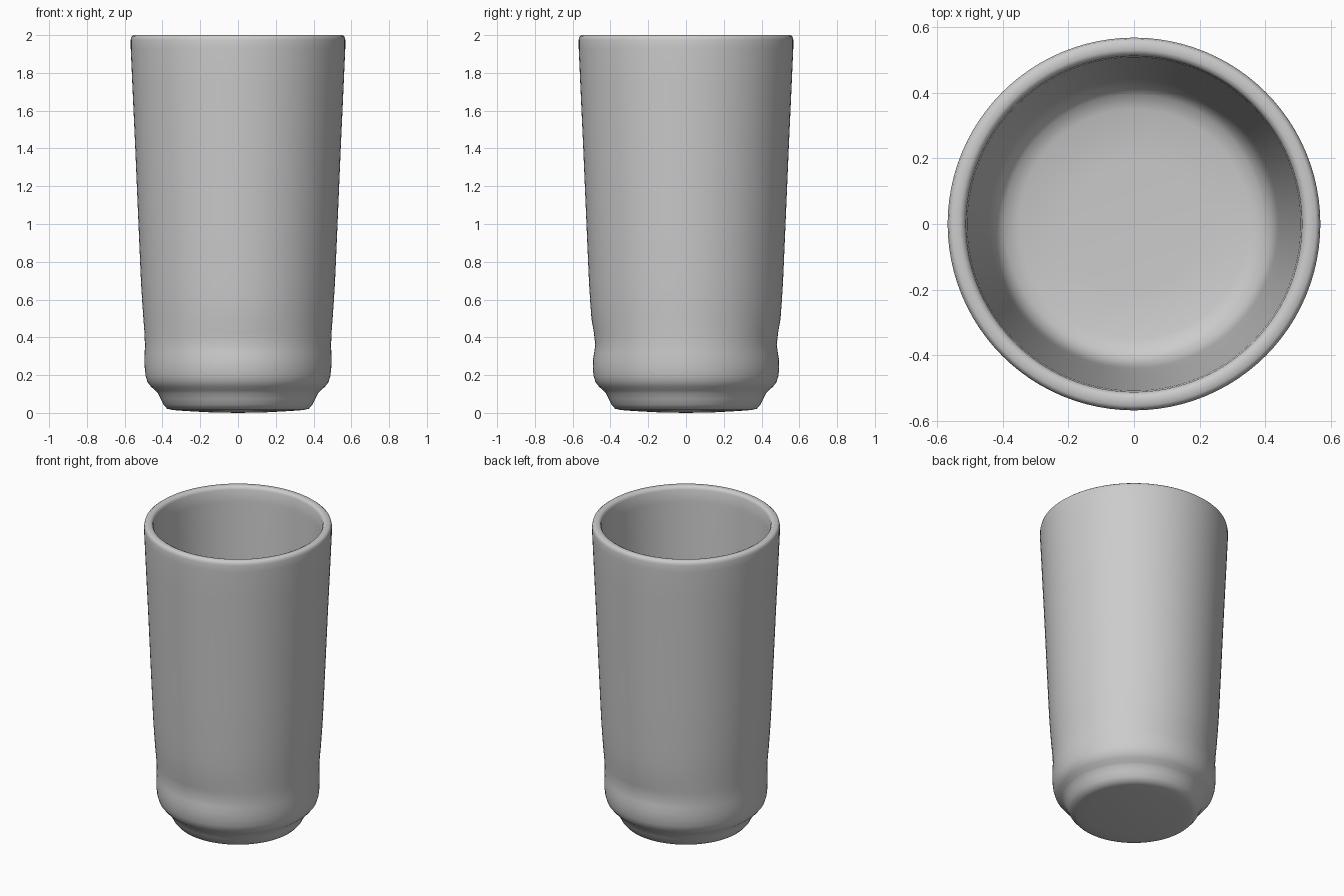
import bpy, bmesh, math

if "Cube" in bpy.data.objects:
    bpy.data.objects.remove(bpy.data.objects["Cube"])

SIDES = 96

# Outer wall from base centre up to the rim, then inner wall down to the floor (radius, z)
outer = [(0.15, 0.003), (0.28, 0.01), (0.345, 0.015), (0.375, 0.022), (0.395, 0.045),
         (0.41, 0.075), (0.425, 0.105), (0.437, 0.118), (0.46, 0.138), (0.479, 0.162),
         (0.489, 0.195), (0.494, 0.24), (0.495, 0.28), (0.494, 0.32), (0.493, 0.36),
         (0.495, 0.42), (0.501, 0.5), (0.508, 0.6), (0.514, 0.7), (0.527, 1.0),
         (0.544, 1.4), (0.56, 1.75), (0.568, 1.93), (0.568, 1.975), (0.564, 1.992), (0.554, 2.0)]
inner = [(0.53, 2.0), (0.519, 1.995), (0.512, 1.98), (0.508, 1.9), (0.497, 1.6), (0.48, 1.2),
         (0.463, 0.8), (0.45, 0.5), (0.44, 0.32), (0.434, 0.24), (0.42, 0.19),
         (0.395, 0.16), (0.35, 0.145), (0.2, 0.138)]


def dent(angle, z):
    # shallow pinches in the front and back of the lower wall
    return 0.013 * math.exp(-((z - 0.37) / 0.07) ** 2) * math.sin(angle) ** 4


bm = bmesh.new()
rings = []
for i, (r, z) in enumerate(outer + inner):
    ring = []
    for s in range(SIDES):
        a = 2 * math.pi * s / SIDES
        rr = r - (dent(a, z) if i < len(outer) else 0)
        ring.append(bm.verts.new((rr * math.cos(a), rr * math.sin(a), z)))
    rings.append(ring)

for low, high in zip(rings, rings[1:]):
    for s in range(SIDES):
        t = (s + 1) % SIDES
        bm.faces.new((low[s], low[t], high[t], high[s]))

# Base and floor discs
base = bm.verts.new((0, 0, 0))
floor = bm.verts.new((0, 0, 0.136))
for s in range(SIDES):
    t = (s + 1) % SIDES
    bm.faces.new((base, rings[0][t], rings[0][s]))
    bm.faces.new((floor, rings[-1][s], rings[-1][t]))

bmesh.ops.recalc_face_normals(bm, faces=bm.faces)
mesh = bpy.data.meshes.new("cup")
bm.to_mesh(mesh)
bm.free()
cup = bpy.data.objects.new("cup", mesh)
bpy.context.collection.objects.link(cup)
bpy.context.view_layer.objects.active = cup
cup.select_set(True)
bpy.ops.object.shade_smooth_by_angle(angle=math.radians(50))
